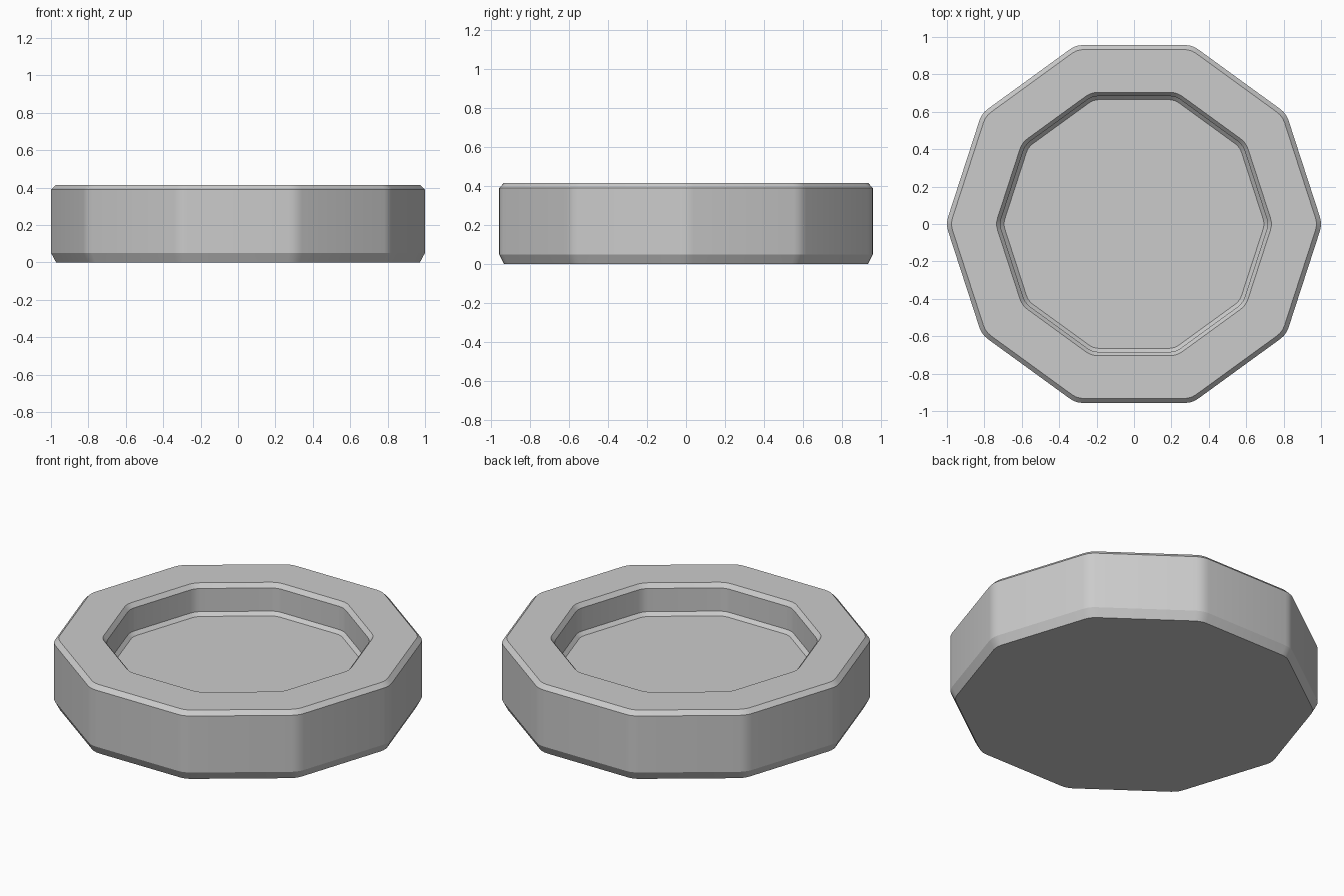
import bpy, bmesh, math

if "Cube" in bpy.data.objects:
    bpy.data.objects.remove(bpy.data.objects["Cube"])

SIDES, ARC = 10, 3  # decagon, segments per rounded corner


def ring(bm, apothem, z, radius):
    """Rounded decagon loop with a corner on the x axis."""
    verts = []
    step = 2 * math.pi / SIDES
    centre = (apothem - radius) / math.cos(step / 2)
    for i in range(SIDES):
        a = i * step
        for k in range(ARC + 1):
            b = a + step * (k / ARC - 0.5)
            verts.append(bm.verts.new((centre * math.cos(a) + radius * math.cos(b),
                                       centre * math.sin(a) + radius * math.sin(b), z)))
    return verts


# Dish cross-section: apothem, height, corner radius
profile = [
    (0.931, 0.0, 0.11), (0.957, 0.05, 0.12),
    (0.957, 0.389, 0.12), (0.933, 0.414, 0.11),
    (0.704, 0.414, 0.11), (0.684, 0.389, 0.10),
    (0.684, 0.25, 0.10), (0.665, 0.23, 0.09),
]
bm = bmesh.new()
rings = [ring(bm, *p) for p in profile]
n = len(rings[0])
for lo, hi in zip(rings, rings[1:]):
    for i in range(n):
        j = (i + 1) % n
        bm.faces.new((lo[i], lo[j], hi[j], hi[i]))
bm.faces.new(rings[0][::-1])  # underside
bm.faces.new(rings[-1])       # recessed floor
bmesh.ops.recalc_face_normals(bm, faces=bm.faces)

mesh = bpy.data.meshes.new("shallow_dish")
bm.to_mesh(mesh)
bm.free()
dish = bpy.data.objects.new("shallow_dish", mesh)
bpy.context.collection.objects.link(dish)
bpy.context.view_layer.objects.active = dish
dish.select_set(True)
bpy.ops.object.shade_smooth_by_angle(angle=math.radians(20))
